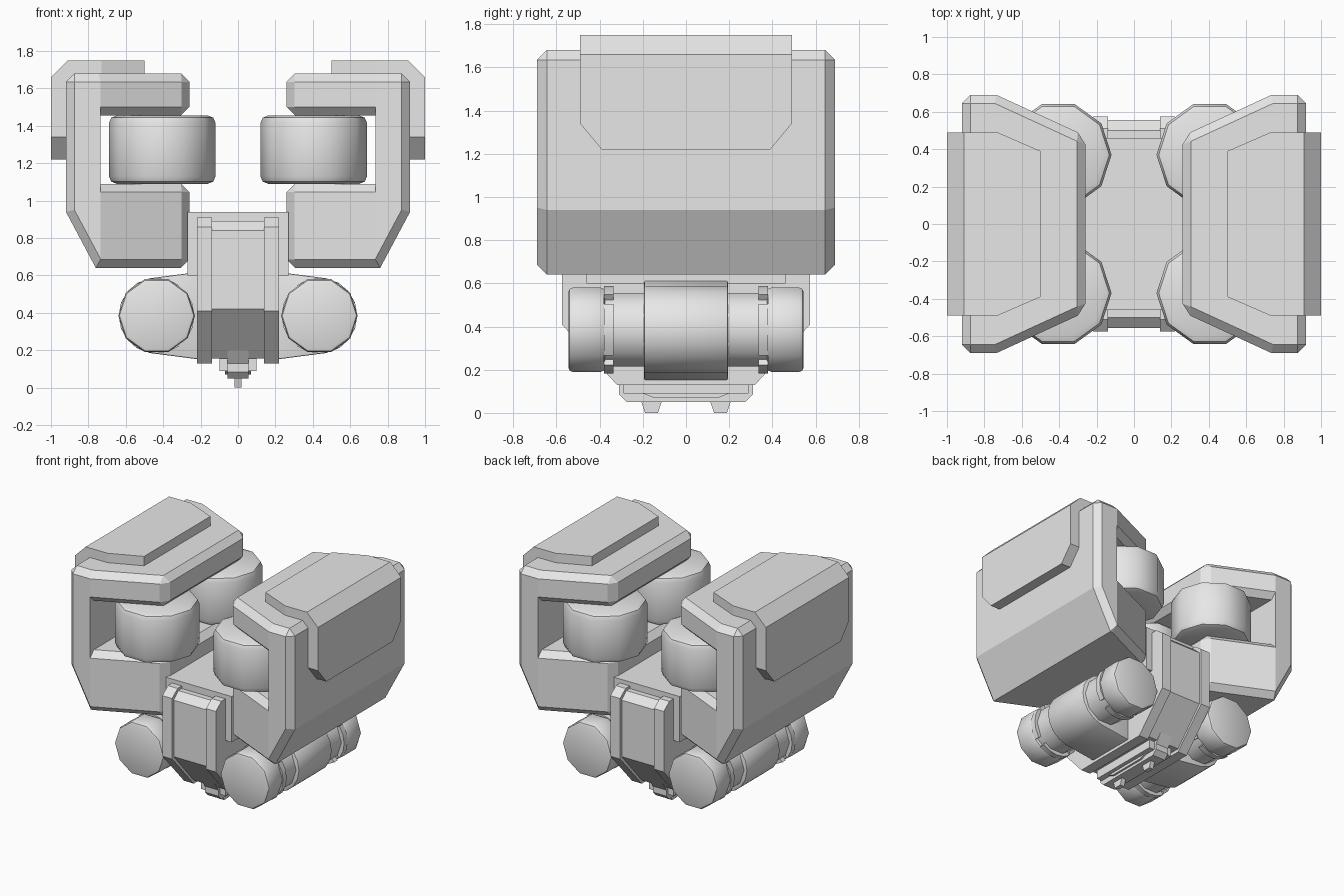
import bpy, bmesh, math
from math import cos, sin, radians

cube = bpy.data.objects.get("Cube")
if cube:
    bpy.data.objects.remove(cube)

grey = bpy.data.materials.new("plain_grey")
grey.use_nodes = True
GREY = (0.8, 0.8, 0.8, 1)
grey.diffuse_color = GREY
grey.node_tree.nodes["Principled BSDF"].inputs["Base Color"].default_value = GREY


def finish(name, bm, mirror="", smooth=False):
    """Turn a bmesh into an object, mirrored across the named axes."""
    bmesh.ops.recalc_face_normals(bm, faces=bm.faces)
    mesh = bpy.data.meshes.new(name)
    bm.to_mesh(mesh)
    bm.free()
    mesh.materials.append(grey)
    ob = bpy.data.objects.new(name, mesh)
    bpy.context.collection.objects.link(ob)
    if mirror:
        mod = ob.modifiers.new("Mirror", "MIRROR")
        mod.use_axis = ("x" in mirror, "y" in mirror, False)
        mod.use_mirror_merge = False
    if smooth:
        bpy.ops.object.select_all(action="DESELECT")
        ob.select_set(True)
        bpy.context.view_layer.objects.active = ob
        bpy.ops.object.shade_smooth_by_angle(angle=radians(40))
    return ob


def prism(name, points, axis, lo, hi, mirror="", bevel=0, smooth=False):
    """Extrude a flat outline along an axis, optionally rounding its end rims."""
    place = {"x": lambda a, b, d: (d, a, b),
             "y": lambda a, b, d: (a, d, b),
             "z": lambda a, b, d: (a, b, d)}[axis]
    bm = bmesh.new()
    ends = [[bm.verts.new(place(a, b, d)) for a, b in points] for d in (lo, hi)]
    caps = [bm.faces.new(ring) for ring in ends]
    n = len(points)
    for i in range(n):
        j = (i + 1) % n
        bm.faces.new((ends[0][i], ends[0][j], ends[1][j], ends[1][i]))
    bmesh.ops.recalc_face_normals(bm, faces=bm.faces)
    if bevel:
        rims = list({e for f in caps for e in f.edges})
        bmesh.ops.bevel(bm, geom=rims, offset=bevel, segments=2, profile=0.5,
                        affect="EDGES")
    return finish(name, bm, mirror, smooth)


def circle(cx, cy, r, start=0, sides=10, sweep=360):
    count = sides if sweep == 360 else sides + 1
    return [(cx + r * cos(radians(start + sweep * i / sides)),
             cy + r * sin(radians(start + sweep * i / sides))) for i in range(count)]


def symmetric(half):
    """Complete a half outline by reflecting it across zero."""
    return half + [(-a, b) for a, b in reversed(half)]


# Side pods: C-shaped shells whose open ends sweep back towards the middle
IN, WALL, OUT = 0.26, 0.735, 0.92
outline = [(IN, 0.64), (WALL, 0.64), (0.76, 0.64), (OUT, 0.94), (OUT, 1.68),
           (WALL, 1.68), (IN, 1.68), (IN, 1.455), (WALL, 1.455), (WALL, 1.09), (IN, 1.09)]
cells = [(0, 1, 9, 10), (1, 2, 3, 4, 5, 8, 9), (8, 5, 6, 7)]
bm = bmesh.new()
rings = []
for side in (-1, 1):
    rings.append([bm.verts.new((x, side * (0.69 - 0.46 * max(0, WALL - x)), z))
                  for x, z in outline])
    for cell in cells:
        bm.faces.new([rings[-1][i] for i in cell])
for i in range(len(outline)):
    j = (i + 1) % len(outline)
    bm.faces.new((rings[0][i], rings[0][j], rings[1][j], rings[1][i]))
bmesh.ops.recalc_face_normals(bm, faces=bm.faces)
belly = {rings[0][2], rings[1][2]}
sharp = [e for e in bm.edges
         if e.calc_face_angle_signed(0) > radians(30) and set(e.verts) != belly]
bmesh.ops.bevel(bm, geom=sharp, offset=0.045, segments=1, affect="EDGES")
finish("side_pod", bm, "x")

# Armour plates folded over the outer top edge of each pod
fold = [((0.50, 1.75), (0.50, 1.66), 0.39), ((0.73, 1.75), (0.73, 1.66), 0.49),
        ((0.91, 1.75), (0.86, 1.66), 0.49), ((1.00, 1.66), (0.90, 1.61), 0.49),
        ((1.00, 1.34), (0.90, 1.34), 0.49), ((1.00, 1.22), (0.90, 1.22), 0.39)]
bm = bmesh.new()
sections = [[bm.verts.new((p[0], y, p[1]))
             for p, y in ((o, -w), (o, w), (i, w), (i, -w))] for o, i, w in fold]
bm.faces.new(sections[0])
bm.faces.new(sections[-1])
for a, b in zip(sections, sections[1:]):
    for i in range(4):
        j = (i + 1) % 4
        bm.faces.new((a[i], a[j], b[j], b[i]))
finish("armour_plate", bm, "x")

# Upright rollers held inside the pods
prism("roller", circle(0.405, -0.37, 0.285), "z", 1.09, 1.455, "xy", 0.04, True)

# Central body, with raised rails either side of the end panels
prism("body_deck", [(-0.27, 0.60), (0.27, 0.60), (0.27, 0.94), (-0.27, 0.94)],
      "y", -0.46, 0.46)
prism("body_core", symmetric([(0.50, 0.89), (0.555, 0.84), (0.555, 0.42), (0.32, 0.155)]),
      "x", -0.15, 0.15)
prism("body_rail", symmetric([(0.51, 0.91), (0.575, 0.86), (0.575, 0.41), (0.32, 0.13)]),
      "x", 0.14, 0.22, "x")

# Keel, its side strips and two small feet underneath
prism("keel", symmetric([(0.36, 0.20), (0.31, 0.13), (0.31, 0.085), (0.275, 0.05)]),
      "x", -0.055, 0.055)
prism("keel_strip", symmetric([(0.20, 0.16), (0.20, 0.09), (0.15, 0.07)]),
      "x", -0.07, 0.07)
prism("keel_step", symmetric([(0.29, 0.16), (0.29, 0.09)]), "x", -0.10, 0.10)
prism("foot", [(-0.21, 0.06), (-0.19, 0), (-0.13, 0), (-0.11, 0.06)],
      "x", -0.018, 0.018, "y")

# Lower thrusters: shaft, notched end caps and the collar joining them to the body
TX, TZ = 0.435, 0.385
prism("thruster_shaft", circle(TX, TZ, 0.18), "y", -0.50, 0.50, "x", 0, True)
prism("thruster_cap", circle(TX, TZ, 0.205), "y", -0.545, -0.375, "xy", 0.02, True)
for k in range(4):
    wedge = [(TX, TZ)] + circle(TX, TZ, 0.202, 90 * k - 36, 4, 72)
    prism("cap_tooth", wedge, "y", -0.38, -0.337, "xy", 0, True)
collar = [(0.20, 0.15), (0.20, 0.62)] + circle(TX, TZ, 0.203, 80, 8, -160)
prism("thruster_collar", collar, "y", -0.195, 0.195, "x", 0.008, True)
